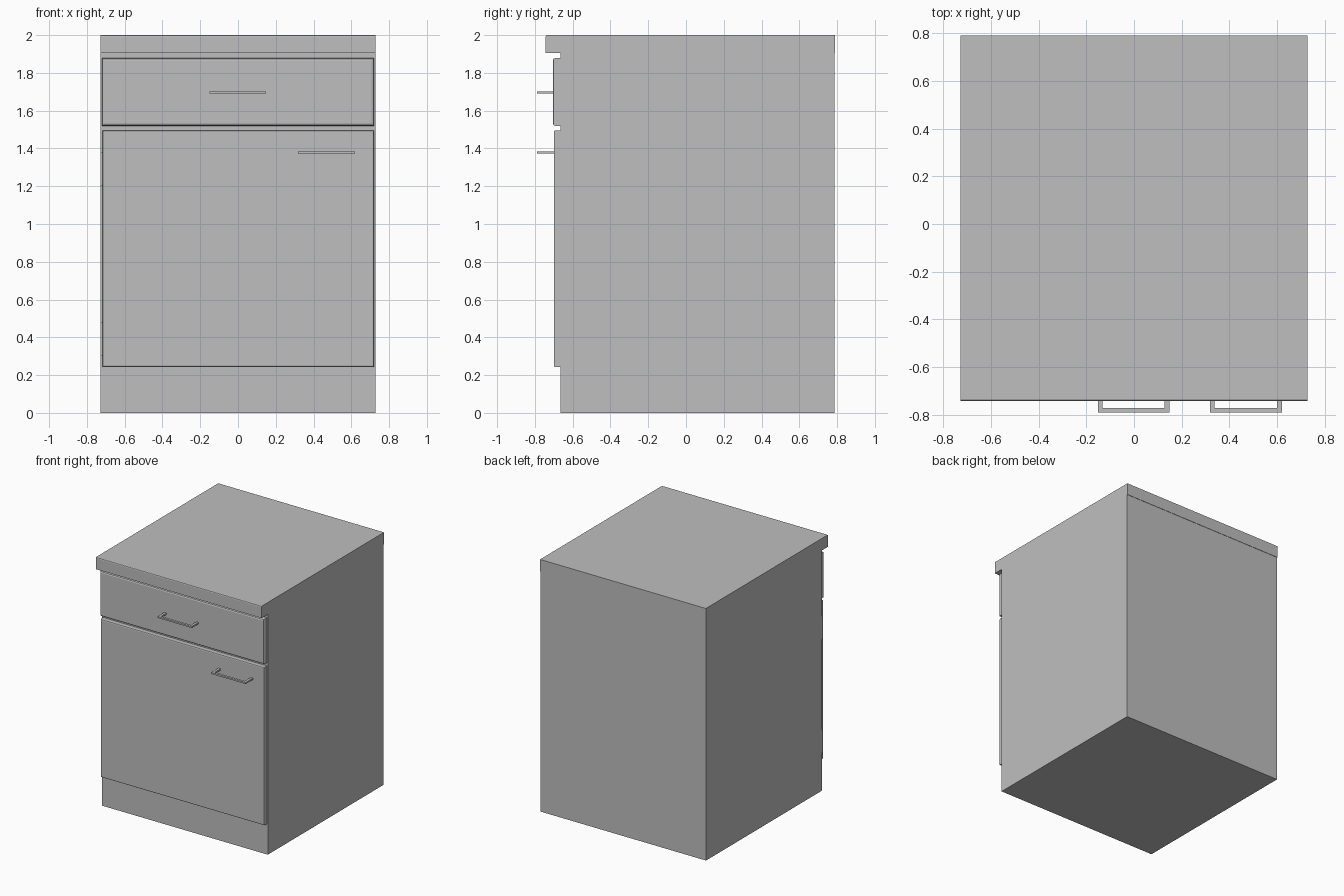
import bpy
import bmesh

cube = bpy.data.objects.get("Cube")
if cube:
    bpy.data.objects.remove(cube, do_unlink=True)

grey = bpy.data.materials.new("plain grey")
grey.use_nodes = True
grey.diffuse_color = (0.52, 0.52, 0.52, 1)
grey.node_tree.nodes["Principled BSDF"].inputs["Base Color"].default_value = (0.52, 0.52, 0.52, 1)


def finish(name, bm):
    mesh = bpy.data.meshes.new(name)
    bmesh.ops.recalc_face_normals(bm, faces=bm.faces)
    bm.to_mesh(mesh)
    bm.free()
    mesh.materials.append(grey)
    obj = bpy.data.objects.new(name, mesh)
    bpy.context.collection.objects.link(obj)
    return obj


def add_box(bm, x, y, z):
    """Add a box spanning the given (low, high) ranges."""
    verts = bmesh.ops.create_cube(bm, size=1)["verts"]
    for v in verts:
        for axis, (low, high) in enumerate((x, y, z)):
            v.co[axis] = low if v.co[axis] < 0 else high


def box(name, x, y, z, bevel=0, edge_rule=None):
    """Make a box; bevel the edges whose two ends both pass the rule."""
    bm = bmesh.new()
    add_box(bm, x, y, z)
    if bevel:
        edges = [e for e in bm.edges if all(edge_rule(v.co) for v in e.verts)]
        bmesh.ops.bevel(bm, geom=edges, offset=bevel, segments=2,
                        profile=0.5, affect='EDGES')
    return finish(name, bm)


def handle(name, x, z, front_y):
    """Bar handle on two short posts."""
    left, right = x
    height = (z - 0.006, z + 0.006)
    bm = bmesh.new()
    add_box(bm, x, (-0.79, -0.772), height)
    for post in ((left, left + 0.02), (right - 0.02, right)):
        add_box(bm, post, (-0.772, front_y), height)
    return finish(name, bm)


# Carcass and worktop with a softened front lip
box("cabinet_body", (-0.727, 0.727), (-0.665, 0.787), (0, 1.905))
box("worktop", (-0.727, 0.727), (-0.743, 0.79), (1.905, 2.0),
    0.008, lambda co: co.y < 0 and co.z > 1.95)

# Drawer front and door, eased around the front face
box("drawer_front", (-0.72, 0.72), (-0.705, -0.665), (1.52, 1.878),
    0.012, lambda co: co.y < -0.69)
box("door", (-0.717, 0.72), (-0.70, -0.665), (0.242, 1.495),
    0.008, lambda co: co.y < -0.69)

# Handles
handle("drawer_handle", (-0.152, 0.148), 1.696, -0.703)
handle("door_handle", (0.318, 0.62), 1.378, -0.698)

# Hinges beside the door
for name, z in (("lower_hinge", 0.30), ("upper_hinge", 1.20)):
    box(name, (-0.727, -0.715), (-0.68, -0.665), (z, z + 0.178))
